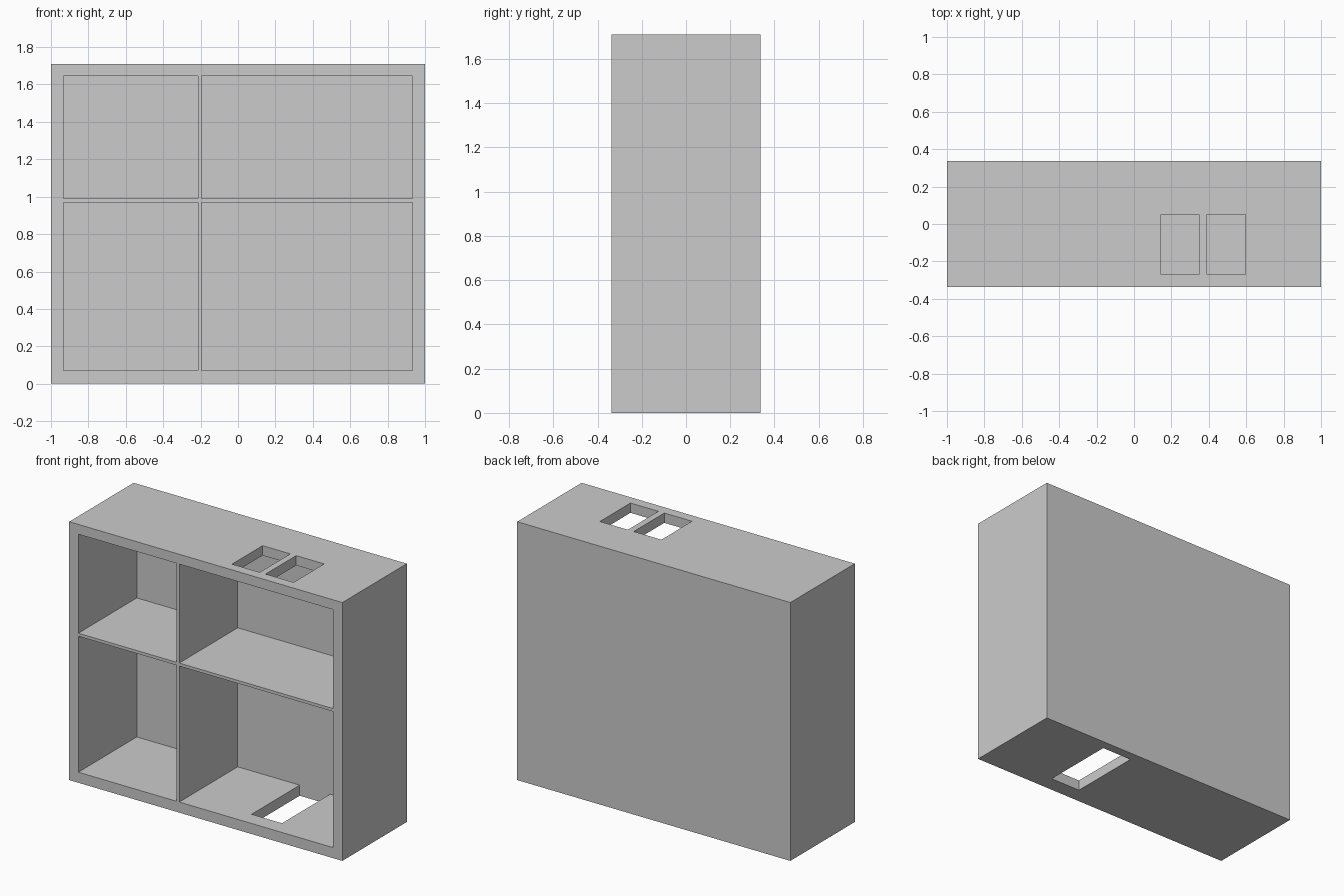
import bpy
import bmesh
from mathutils import Vector

if "Cube" in bpy.data.objects:
    bpy.data.objects.remove(bpy.data.objects["Cube"], do_unlink=True)

# Main dimensions
HALF_W, HALF_D, HEIGHT = 1.0, 0.337, 1.71
BACK_INNER = 0.274
FLOOR, CEILING = 0.07, 1.645
OVER = 0.1

grey = bpy.data.materials.new("plain_grey")
grey.use_nodes = True
colour = (0.6, 0.6, 0.6, 1)
grey.diffuse_color = colour
grey.node_tree.nodes["Principled BSDF"].inputs["Base Color"].default_value = colour


def box(name, x, y, z):
    """Box spanning the given (low, high) ranges."""
    bm = bmesh.new()
    bmesh.ops.create_cube(bm, size=1)
    for v in bm.verts:
        v.co = Vector([lo if c < 0 else hi for c, (lo, hi) in zip(v.co, (x, y, z))])
    mesh = bpy.data.meshes.new(name)
    bm.to_mesh(mesh)
    bm.free()
    mesh.materials.append(grey)
    obj = bpy.data.objects.new(name, mesh)
    bpy.context.collection.objects.link(obj)
    return obj


def cut(target, x, y, z):
    """Carve a box out of the target and discard the cutter."""
    cutter = box("cutter", x, y, z)
    cutter.hide_render = True
    mod = target.modifiers.new("cut", "BOOLEAN")
    mod.operation = "DIFFERENCE"
    mod.solver = "EXACT"
    mod.object = cutter
    bpy.context.view_layer.objects.active = target
    bpy.ops.object.modifier_apply(modifier=mod.name)
    bpy.data.objects.remove(cutter, do_unlink=True)


# Cabinet body
cabinet = box("cabinet", (-HALF_W, HALF_W), (-HALF_D, HALF_D), (0, HEIGHT))

# Four open compartments, leaving a thin divider and shelf
for columns in ((-0.933, -0.214), (-0.194, 0.933)):
    for rows in ((FLOOR, 0.97), (0.99, CEILING)):
        cut(cabinet, columns, (-HALF_D - OVER, BACK_INNER), rows)

# Two openings in the top panel
for opening in ((0.145, 0.348), (0.391, 0.596)):
    cut(cabinet, opening, (-0.27, 0.05), (CEILING - OVER, HEIGHT + OVER))

# Long opening in the bottom panel, reaching the back panel
cut(cabinet, (0.26, 0.483), (-0.23, BACK_INNER), (-OVER, FLOOR + OVER))
